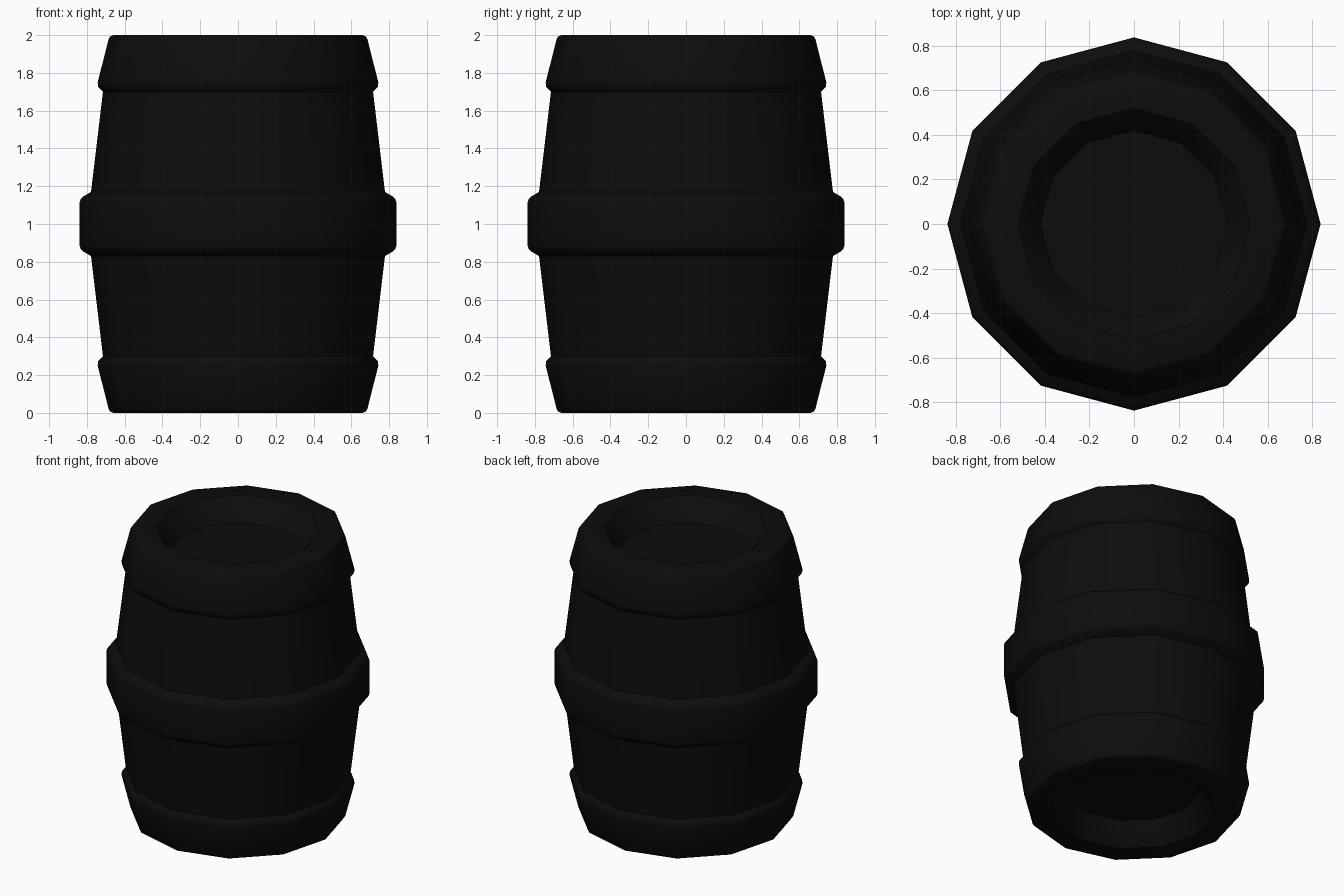
import bpy, bmesh, math

if "Cube" in bpy.data.objects:
    bpy.data.objects.remove(bpy.data.objects["Cube"])

SIDES = 12

black = bpy.data.materials.new("near_black")
black.diffuse_color = (0.0038, 0.0038, 0.0038, 1)
black.use_nodes = True
black.node_tree.nodes["Principled BSDF"].inputs["Base Color"].default_value = black.diffuse_color


def lathe(name, profile, cap_start=False, cap_end=False):
    """Spin (radius, z) points, listed so the outside faces outward."""
    bm = bmesh.new()
    rings = []
    for r, z in profile:
        rings.append([bm.verts.new((r * math.cos(a), r * math.sin(a), z))
                      for a in (math.tau * i / SIDES for i in range(SIDES))])
    for low, high in zip(rings, rings[1:]):
        for i in range(SIDES):
            j = (i + 1) % SIDES
            bm.faces.new((low[i], low[j], high[j], high[i]))
    if cap_start:
        bm.faces.new(rings[0][::-1])
    if cap_end:
        bm.faces.new(rings[-1])
    mesh = bpy.data.meshes.new(name)
    bm.to_mesh(mesh)
    bm.free()
    mesh.materials.append(black)
    ob = bpy.data.objects.new(name, mesh)
    bpy.context.collection.objects.link(ob)
    bpy.ops.object.select_all(action='DESELECT')
    ob.select_set(True)
    bpy.context.view_layer.objects.active = ob
    bpy.ops.object.shade_smooth_by_angle(angle=math.radians(40))
    return ob


def flip(profile):
    """Mirror a profile about the middle of the barrel."""
    return [(r, 2 - z) for r, z in reversed(profile)]


# End hoop with its rim and the recessed barrel head
end = [(0.42, 0.15), (0.50, 0.02), (0.52, 0.0), (0.66, 0.0), (0.677, 0.007),
       (0.685, 0.022), (0.743, 0.25), (0.74, 0.275), (0.715, 0.30)]
lathe("bottom_hoop_and_head", end, cap_start=True)
lathe("top_hoop_and_head", flip(end), cap_end=True)

# Tapered wooden body between the hoops
staves = [(0.715, 0.30), (0.778, 0.83)]
lathe("lower_staves", staves)
lathe("upper_staves", flip(staves))

# Wide middle hoop
half = [(0.778, 0.83), (0.82, 0.855), (0.833, 0.867), (0.838, 0.885)]
lathe("middle_hoop", half + flip(half))
